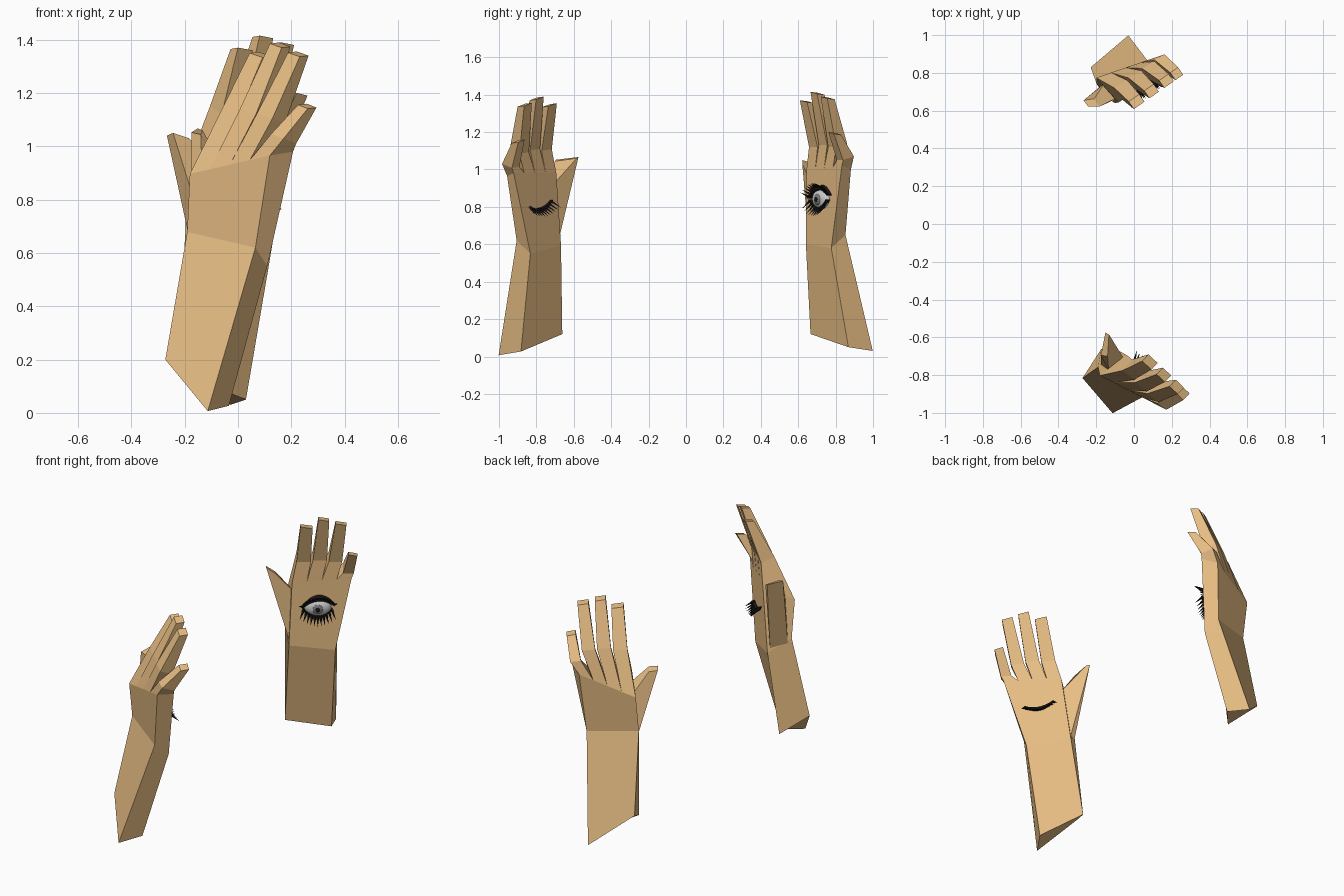
import bpy, bmesh, math
from mathutils import Matrix, Vector

if "Cube" in bpy.data.objects:
    bpy.data.objects.remove(bpy.data.objects["Cube"])


def material(name, rgb):
    m = bpy.data.materials.new(name)
    m.diffuse_color = (*rgb, 1)
    m.use_nodes = True
    m.node_tree.nodes["Principled BSDF"].inputs["Base Color"].default_value = m.diffuse_color
    return m


SKIN = material("skin", (0.80, 0.51, 0.23))
BLACK = material("lash_black", (0.008, 0.008, 0.008))
WHITE = material("eye_white", (0.80, 0.80, 0.80))
GREY = material("iris_grey", (0.20, 0.20, 0.20))

# Hand frame: u runs thumb to little finger, n leaves the palm, z is up
a = math.radians(34.8)
FRAME = Matrix(((math.cos(a), math.sin(a), 0, 0),
                (math.sin(a), -math.cos(a), 0, 0),
                (0, 0, 1, 0), (0, 0, 0, 1)))
# The front hand is the mirrored back hand, turned a little
PIVOT = Vector((0, 0.78, 0.7))
TURN = (Matrix.Translation(PIVOT + Vector((0, 0.045, -0.02)))
        @ Matrix.Rotation(math.radians(4.5), 4, 'Y')
        @ Matrix.Rotation(math.radians(-3), 4, 'X')
        @ Matrix.Rotation(math.radians(8), 4, 'Z')
        @ Matrix.Translation(-PIVOT))
BACK = FRAME
FRONT = Matrix.Diagonal((1, -1, 1, 1)) @ TURN @ FRAME


def finish(bm, name, place, mat, smooth=False):
    bm.transform(place)
    bmesh.ops.recalc_face_normals(bm, faces=bm.faces[:])
    me = bpy.data.meshes.new(name)
    bm.to_mesh(me)
    bm.free()
    me.materials.append(mat)
    for p in me.polygons:
        p.use_smooth = smooth
    bpy.context.collection.objects.link(bpy.data.objects.new(name, me))


def loft(bm, rings):
    vs = [[bm.verts.new(p) for p in r] for r in rings]
    k = len(rings[0])
    for r, s in zip(vs, vs[1:]):
        for i in range(k):
            j = (i + 1) % k
            bm.faces.new((r[i], r[j], s[j], s[i]))
    bm.faces.new(vs[0])
    bm.faces.new(vs[-1])


def spike(bm, p, q, r):
    # four-sided lash from p to a point at q
    p, q = Vector(p), Vector(q)
    d = (q - p).normalized()
    s = d.cross(Vector((0.3, 0.5, 0.8))).normalized()
    t = d.cross(s)
    base = [bm.verts.new(p + v * r) for v in (s, t, -s, -t)]
    tip = bm.verts.new(q)
    for i in range(4):
        bm.faces.new((base[i], base[(i + 1) % 4], tip))
    bm.faces.new(base)


# Ring corners: thumb back, little back, little palm, thumb palm
BOTTOM = [(.285, -.812, .20), (.545, -.837, .03), (.52, -.696, .05), (.26, -.63, .12)]
WRIST = [(.261, -.721, .68), (.553, -.654, .65), (.542, -.569, .58), (.283, -.584, .60)]
KNUCKLE = [(.278, -.75, .90), (.595, -.66, 1.0), (.633, -.575, 1.02), (.30, -.575, .99)]
THUMB_BASE = [(.268, -.70, .64), (.285, -.60, .62), (.315, -.60, .92), (.295, -.70, .90)]
# Fingers: bend u range, bend z, tip u range, tip z
FINGERS = [(.325, .405, 1.14, .347, .415, 1.365),
           (.417, .495, 1.15, .447, .508, 1.41),
           (.505, .580, 1.14, .543, .604, 1.385),
           (.585, .645, 1.07, .615, .665, 1.195)]


def hand(name, place, thumb_tip):
    bm = bmesh.new()
    # forearm and palm
    loft(bm, [BOTTOM, WRIST, KNUCKLE])
    # four fingers, each from its slice of the knuckle ring
    tb, pb, pp, tp = (Vector(p) for p in KNUCKLE)
    for i, (m0, m1, mz, t0, t1, tz) in enumerate(FINGERS):
        f, g = i / 4, (i + 1) / 4
        base = [tb.lerp(pb, f), tb.lerp(pb, g), tp.lerp(pp, g), tp.lerp(pp, f)]
        bend = [(m0, -.652, mz + .01), (m1, -.645, mz), (m1, -.575, mz - .02), (m0, -.575, mz - .02)]
        tip = [(t0, -.548, tz), (t1, -.548, tz - .01), (t1, -.500, tz - .005), (t0, -.500, tz + .005)]
        loft(bm, [base, bend, tip])
    # thumb
    loft(bm, [THUMB_BASE, thumb_tip])
    finish(bm, name, place, SKIN)


def ball(name, centre, size, mat):
    bm = bmesh.new()
    bmesh.ops.create_uvsphere(bm, u_segments=24, v_segments=14, radius=1)
    finish(bm, name, BACK @ Matrix.Translation(centre) @ Matrix.Diagonal((*size, 1)), mat, True)


def lashes(name, place, mid, half, rise, tilt, thick, count, out, down):
    # lid band along an arc, with lashes fanned along it
    def at(t):
        return Vector((mid[0] + half * t, mid[1],
                       mid[2] + rise * (1 - t * t) + tilt * t))
    bm = bmesh.new()
    rings = []
    for i in range(13):
        t = i / 6 - 1
        w = thick * (1 - 0.75 * t * t)
        rings.append([at(t) + Vector(o) for o in
                      ((0, -.03, w), (0, .012, w * .6), (0, .012, -w * .6), (0, -.03, -w))])
    loft(bm, rings)
    for i in range(count):
        t = (2 * i / (count - 1) - 1) * 0.95
        spike(bm, at(t), at(t) + Vector((.025 * t, out, down)), .009)
    finish(bm, name, place, BLACK)


# Back hand, with the open eye
hand("open_eye_hand", BACK,
     [(.155, -.69, 1.04), (.155, -.65, 1.05), (.205, -.615, 1.03), (.205, -.665, 1.02)])
ball("eyeball", (.444, -.575, .842), (.076, .034, .052), WHITE)
ball("iris", (.444, -.546, .840), (.029, .010, .029), GREY)
ball("pupil", (.444, -.539, .840), (.014, .006, .014), BLACK)
lashes("upper_lashes", BACK, (.447, -.552, .856), .09, .046, .008, .016, 13, .045, .025)
lashes("lower_lashes", BACK, (.444, -.555, .838), .082, -.046, 0, .006, 11, .04, -.045)

# Front hand, with the closed eye
hand("closed_eye_hand", FRONT,
     [(.195, -.67, 1.05), (.129, -.566, 1.06), (.15, -.56, 1.055), (.225, -.65, 1.045)])
lashes("closed_lashes", FRONT, (.444, -.566, .838), .085, -.03, -.01, .012, 11, .05, -.035)
